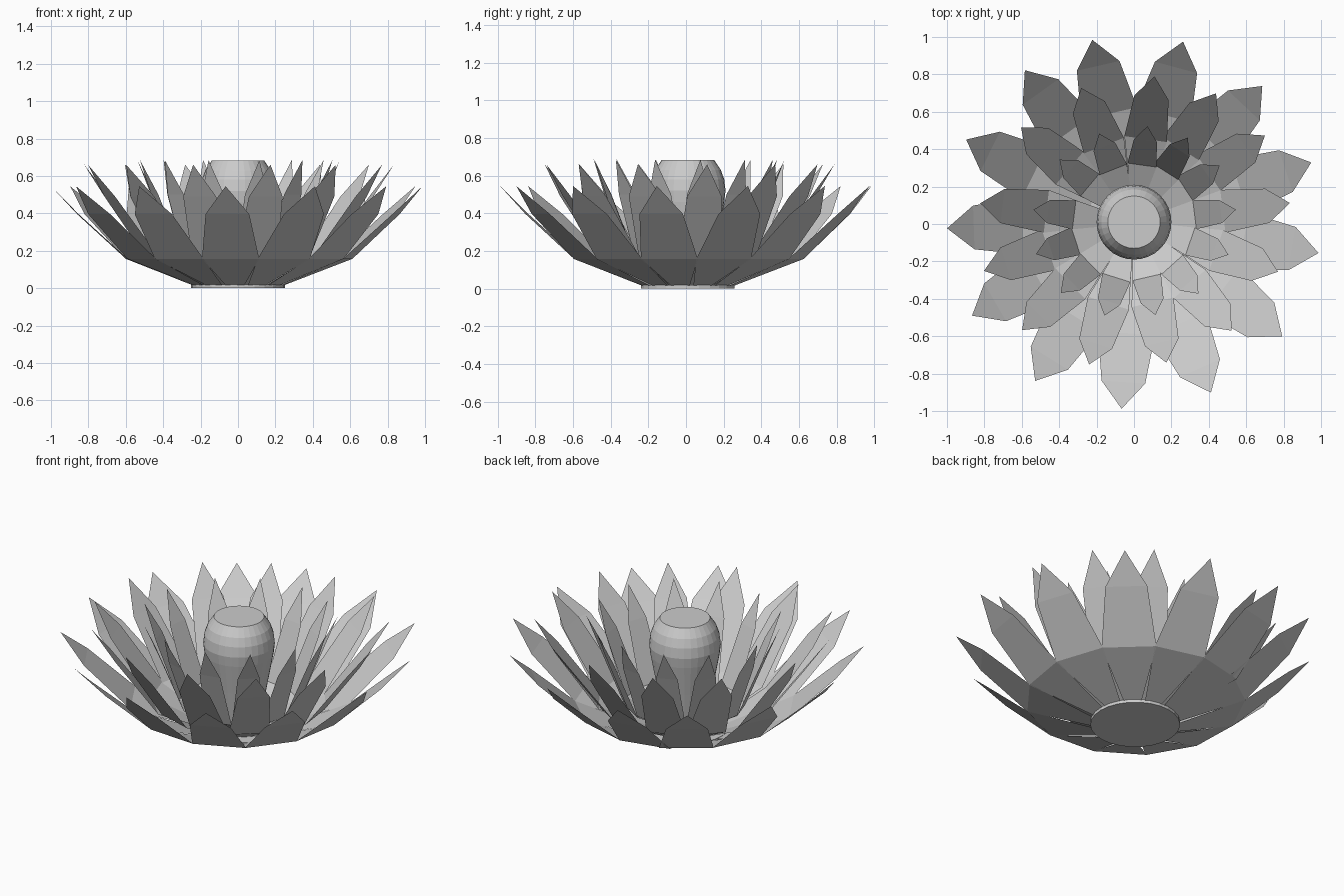
import bpy, bmesh
from math import cos, sin, radians, tau

if "Cube" in bpy.data.objects:
    bpy.data.objects.remove(bpy.data.objects["Cube"])

CY = 0.01  # flower axis sits slightly behind the bounding-box centre


def make_object(name, bm):
    mesh = bpy.data.meshes.new(name)
    bm.to_mesh(mesh)
    bm.free()
    obj = bpy.data.objects.new(name, mesh)
    bpy.context.collection.objects.link(obj)
    return obj


def petal_ring(name, angles, profile, tip, squash=0.0):
    """profile: (radius, height, half width) rows from base up; tip: (radius, height)."""
    bm = bmesh.new()
    for deg in angles:
        a = radians(deg)
        s = 1 + squash * cos(2 * (a - radians(20)))

        def point(r, side, z):
            return bm.verts.new((r * s * cos(a) - side * sin(a),
                                 CY + r * s * sin(a) + side * cos(a), z))

        rows = [(point(r, -w, z), point(r, w, z)) for r, z, w in profile]
        for low, high in zip(rows, rows[1:]):
            bm.faces.new((low[0], low[1], high[1], high[0]))
        bm.faces.new((rows[-1][0], rows[-1][1], point(tip[0], 0, tip[1])))
    return make_object(name, bm)


def lathe(name, profile, sides):
    bm = bmesh.new()
    rings = [[bm.verts.new((r * cos(tau * i / sides), CY + r * sin(tau * i / sides), z))
              for i in range(sides)] for r, z in profile]
    for low, high in zip(rings, rings[1:]):
        for i in range(sides):
            j = (i + 1) % sides
            bm.faces.new((low[i], low[j], high[j], high[i]))
    bm.faces.new(rings[0][::-1])
    bm.faces.new(rings[-1])
    return make_object(name, bm)


# Three rings of thirteen petals, opening wider towards the outside
outer_angles = [102.9 - 28.1 * i for i in range(13)]
inner_angles = [82, 57.5, 33.5, 7, -19, -48, -77, -107.5, -136, -162, 173, 140, 111.5]

petal_ring("outer_petals", outer_angles,
           [(0.24, 0.015, 0.05), (0.595, 0.157, 0.153), (0.857, 0.396, 0.117)],
           (1.0, 0.545))
petal_ring("middle_petals", inner_angles,
           [(0.18, 0.02, 0.045), (0.46, 0.165, 0.115), (0.69, 0.49, 0.092)],
           (0.807, 0.66), 0.045)
petal_ring("inner_petals", inner_angles,
           [(0.10, 0.03, 0.03), (0.315, 0.155, 0.078), (0.45, 0.50, 0.062)],
           (0.53, 0.685), 0.04)

# Flat base under the flower
lathe("flower_base", [(0.25, 0.0), (0.25, 0.02)], 26)

# Seed pod in the centre
lathe("seed_pod", [(0.12, 0.05), (0.16, 0.28), (0.193, 0.46), (0.2, 0.52),
                   (0.193, 0.58), (0.175, 0.63), (0.14, 0.682)], 32)
